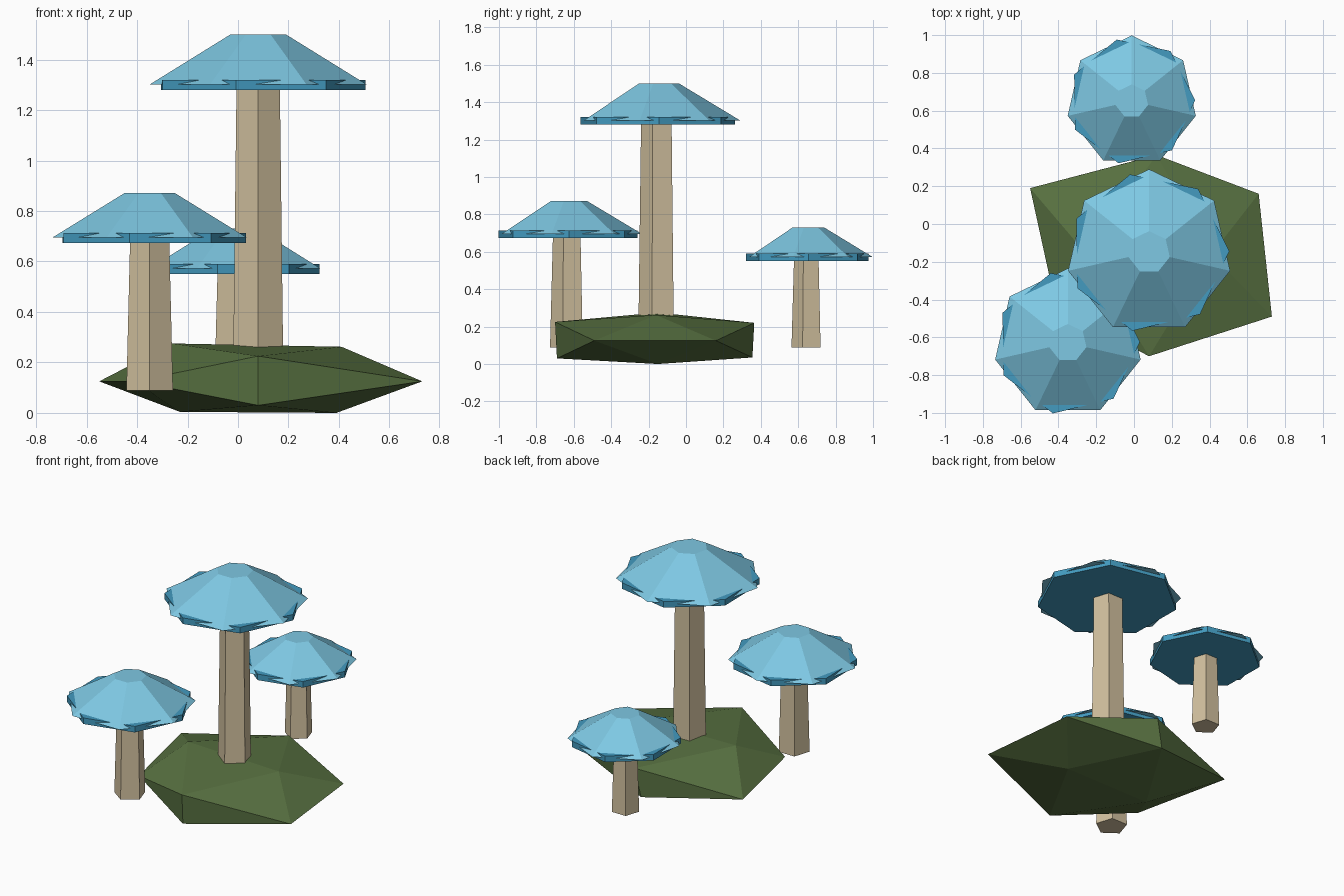
import bpy, bmesh, math

if "Cube" in bpy.data.objects:
    bpy.data.objects.remove(bpy.data.objects["Cube"])


def material(name, hex_code):
    def lin(c):
        c /= 255
        return c / 12.92 if c <= 0.04045 else ((c + 0.055) / 1.055) ** 2.4
    m = bpy.data.materials.new(name)
    rgb = [lin(int(hex_code[i:i + 2], 16)) for i in (0, 2, 4)]
    m.diffuse_color = (*rgb, 1)
    m.use_nodes = True
    m.node_tree.nodes["Principled BSDF"].inputs["Base Color"].default_value = m.diffuse_color
    return m


CAP = material("sky_blue", "7ec8e3")
RIM = material("deep_blue", "439bc0")
STALK = material("pale_tan", "d2c19f")
MOSS = material("moss_green", "587141")


def finish(name, bm, mat):
    bmesh.ops.recalc_face_normals(bm, faces=bm.faces)
    me = bpy.data.meshes.new(name)
    bm.to_mesh(me)
    bm.free()
    me.materials.append(mat)
    ob = bpy.data.objects.new(name, me)
    bpy.context.collection.objects.link(ob)
    return ob


def frustum(name, x, y, z0, z1, r0, r1, sides, turn, mat):
    """Closed tapered prism; turn is the first corner's angle from the front."""
    bm = bmesh.new()
    rings = []
    for z, r in ((z0, r0), (z1, r1)):
        ring = []
        for i in range(sides):
            a = math.radians(turn) + math.tau * i / sides
            ring.append(bm.verts.new((x + r * math.sin(a), y - r * math.cos(a), z)))
        rings.append(ring)
    low, high = rings
    bm.faces.new(low)
    bm.faces.new(high)
    for i in range(sides):
        j = (i + 1) % sides
        bm.faces.new((low[i], low[j], high[j], high[i]))
    return finish(name, bm, mat)


# Mossy ground lump: a flattened, slightly uneven icosahedron
lump = [
    (-0.26, -0.15, 0.275), (0.41, -0.16, 0.262),    # top ridge
    (-0.23, -0.16, 0.004), (0.39, -0.15, 0.0),      # bottom ridge
    (0.08, -0.70, 0.225), (0.12, 0.365, 0.22),      # upper front and back
    (0.08, -0.69, 0.03), (0.08, 0.355, 0.035),      # lower front and back
    (-0.55, 0.19, 0.125), (0.66, 0.16, 0.125),      # back corners
    (-0.41, -0.45, 0.125), (0.73, -0.49, 0.125),    # front corners
]
bm = bmesh.new()
for co in lump:
    bm.verts.new(co)
bmesh.ops.convex_hull(bm, input=bm.verts)
finish("moss_mound", bm, MOSS)

# Mushrooms: name, x, y, stalk bottom, stalk radii, cap base, cap top, cap radius
mushrooms = [
    ("tall", 0.08, -0.15, 0.22, 0.104, 0.09, 1.302, 1.50, 0.44),
    ("front", -0.35, -0.63, 0.088, 0.097, 0.081, 0.695, 0.872, 0.395),
    ("back", -0.012, 0.65, 0.088, 0.086, 0.072, 0.572, 0.73, 0.348),
]
for name, x, y, z0, rb, rt, zc, zt, rc in mushrooms:
    frustum(name + "_stalk", x, y, z0, zc + 0.01, rb, rt, 5, 0, STALK)
    frustum(name + "_cap", x, y, zc, zt, rc, rc * 0.255, 7, 180, CAP)
    frustum(name + "_cap_rim", x, y, zc - 0.022, zc + 0.018,
            rc * 0.965, rc * 0.965, 7, -12, RIM)
